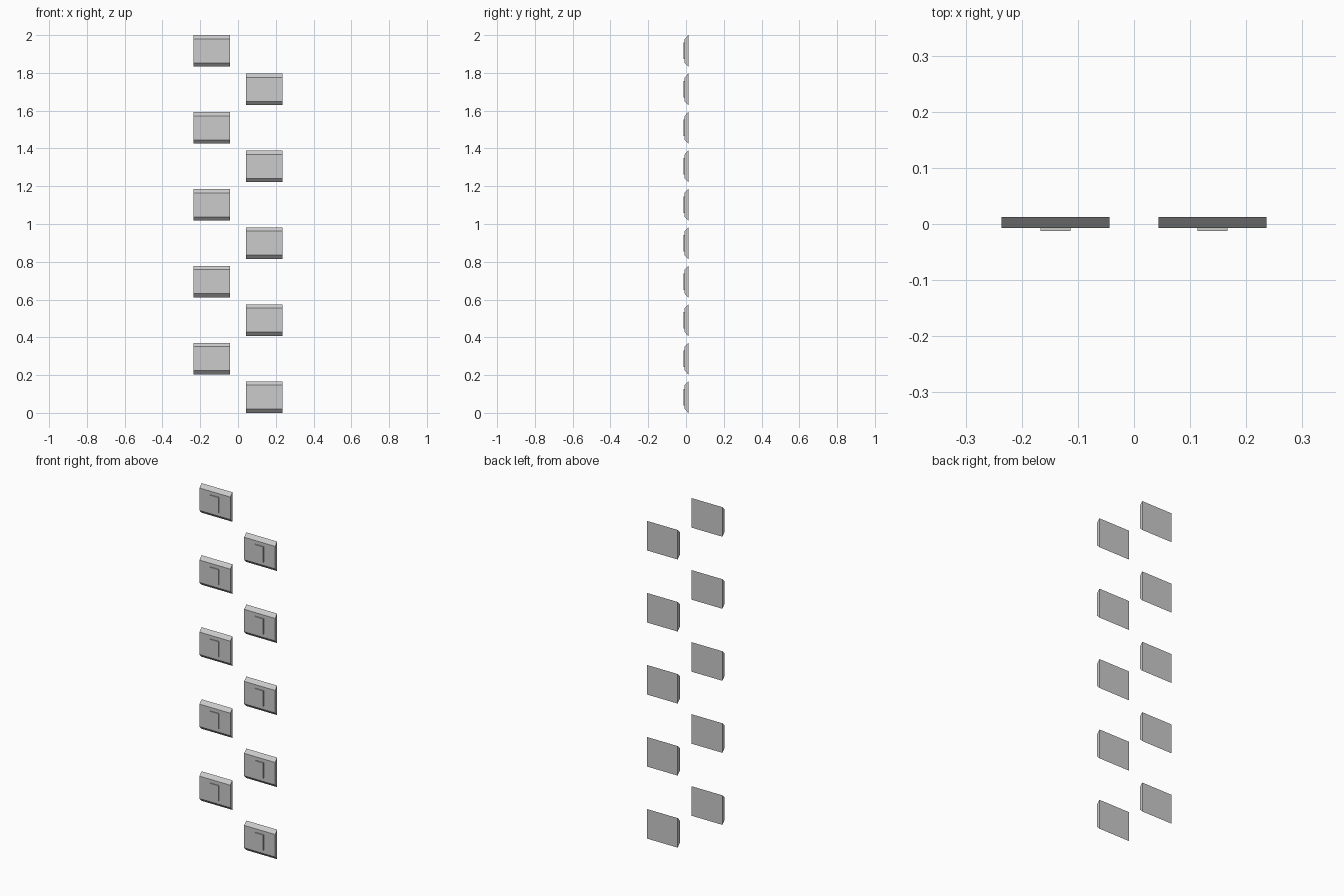
import bpy, bmesh

if "Cube" in bpy.data.objects:
    bpy.data.objects.remove(bpy.data.objects["Cube"])

COUNT, HEIGHT, WIDTH, CHAMFER = 10, 0.167, 0.193, 0.02
BACK, FRONT, PAD_FRONT = 0.0125, -0.0068, -0.0125
STEP = (2.0 - HEIGHT) / (COUNT - 1)
PAD_W, PAD_H = 0.053, 0.087


def extruded(name, profile, width, location):
    """Extrude a closed (y, z) profile along x, centred on location."""
    bm = bmesh.new()
    face = bm.faces.new([bm.verts.new((-width / 2, y, z)) for y, z in profile])
    geo = bmesh.ops.extrude_face_region(bm, geom=[face])["geom"]
    moved = [g for g in geo if isinstance(g, bmesh.types.BMVert)]
    bmesh.ops.translate(bm, verts=moved, vec=(width, 0, 0))
    bmesh.ops.recalc_face_normals(bm, faces=bm.faces)
    mesh = bpy.data.meshes.new(name)
    bm.to_mesh(mesh)
    bm.free()
    obj = bpy.data.objects.new(name, mesh)
    obj.location = location
    bpy.context.collection.objects.link(obj)
    return obj


h = HEIGHT / 2
# Step plate: full-height flat back, sloped top and bottom edges
plate_profile = [(BACK, -h), (FRONT, -h + CHAMFER), (FRONT, h - CHAMFER), (BACK, h)]
# Raised rectangular pad on the plate front
p = PAD_H / 2
pad_profile = [(FRONT, -p), (PAD_FRONT, -p), (PAD_FRONT, p), (FRONT, p)]

# Staggered ladder, alternating right and left from the bottom
for i in range(COUNT):
    loc = (0.14 if i % 2 == 0 else -0.14, 0, h + i * STEP)
    extruded(f"step_plate_{i + 1}", plate_profile, WIDTH, loc)
    extruded(f"step_pad_{i + 1}", pad_profile, PAD_W, loc)
